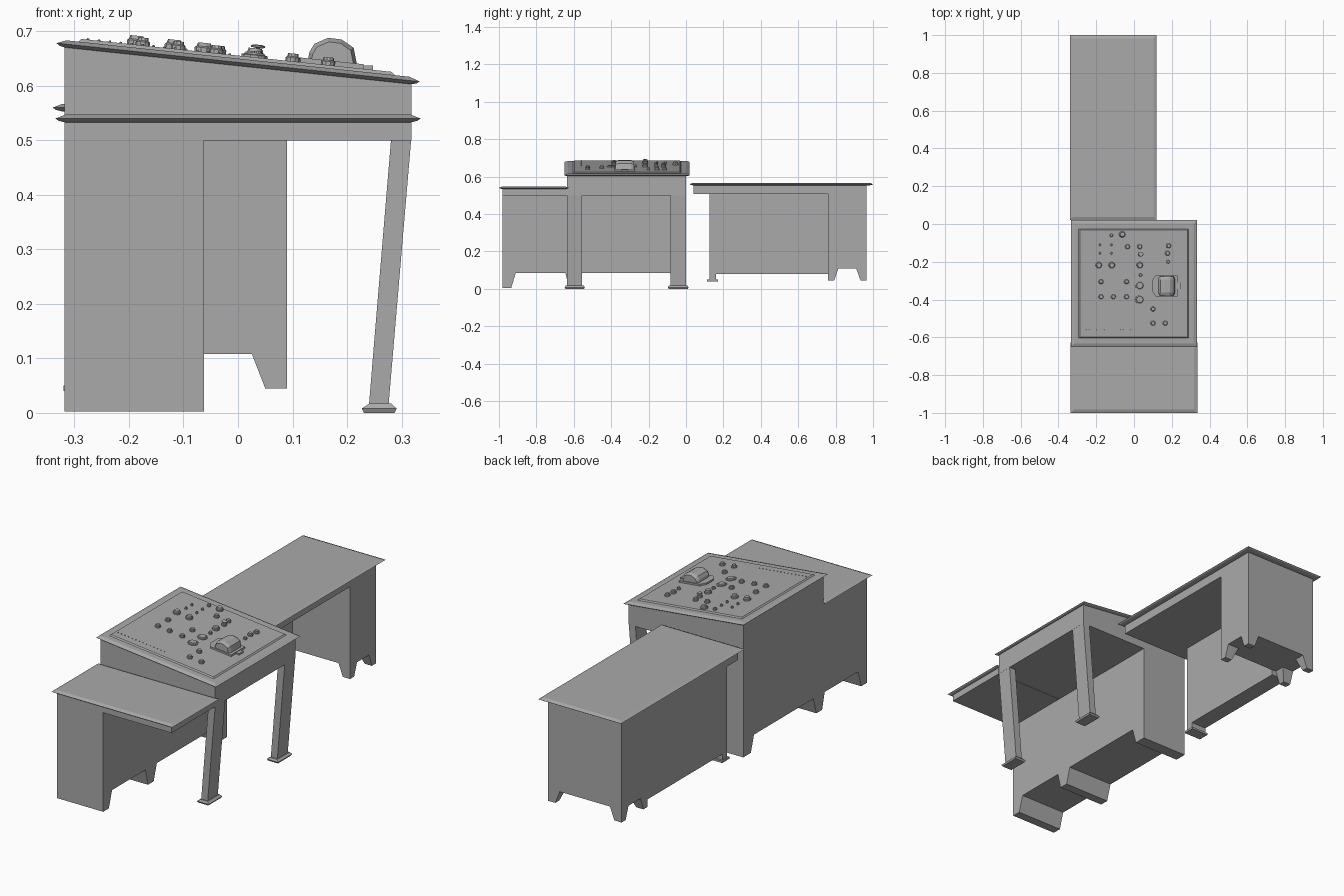
import bpy, bmesh, math

cube = bpy.data.objects.get("Cube")
if cube:
    bpy.data.objects.remove(cube)

grey = bpy.data.materials.new("plain_grey")
grey.use_nodes = True
COLOUR = (0.4, 0.4, 0.4, 1)
grey.diffuse_color = COLOUR
grey.node_tree.nodes["Principled BSDF"].inputs["Base Color"].default_value = COLOUR

SLOPE = -0.106


def panel_z(x):
    return 0.65 + SLOPE * x


def finish(name, bm):
    bmesh.ops.recalc_face_normals(bm, faces=bm.faces)
    mesh = bpy.data.meshes.new(name)
    bm.to_mesh(mesh)
    bm.free()
    mesh.materials.append(grey)
    ob = bpy.data.objects.new(name, mesh)
    bpy.context.collection.objects.link(ob)
    return ob


def loft(name, rings):
    """Skin a stack of equal-length closed rings and cap both ends."""
    bm = bmesh.new()
    loops = [[bm.verts.new(p) for p in ring] for ring in rings]
    n = len(loops[0])
    for a, b in zip(loops, loops[1:]):
        for i in range(n):
            j = (i + 1) % n
            bm.faces.new((a[i], a[j], b[j], b[i]))
    bm.faces.new(loops[0][::-1])
    bm.faces.new(loops[-1])
    return finish(name, bm)


def rect(x0, x1, y0, y1, z, inset=0, slope=0):
    x0, x1, y0, y1 = x0 + inset, x1 - inset, y0 + inset, y1 - inset
    return [(x, y, z + slope * x) for x, y in ((x0, y0), (x1, y0), (x1, y1), (x0, y1))]


def box(name, x0, x1, y0, y1, z0, z1, slope=0):
    return loft(name, [rect(x0, x1, y0, y1, z0), rect(x0, x1, y0, y1, z1, 0, slope)])


def table_top(name, x0, x1, y0, y1, z, half, slope=0):
    """Thin slab with a pointed edge."""
    return loft(name, [rect(x0, x1, y0, y1, z - half, 0.018, slope),
                       rect(x0, x1, y0, y1, z - half * 0.6, 0.006, slope),
                       rect(x0, x1, y0, y1, z, 0, slope),
                       rect(x0, x1, y0, y1, z + half, 0.018, slope)])


def extrude_x(name, profile, x0, x1):
    return loft(name, [[(x, y, z) for y, z in profile] for x in (x0, x1)])


def turned(name, x, y, profile, sides=10):
    """Lathe a (radius, height) profile standing on the sloping panel."""
    rings = []
    for r, h in profile:
        ring = []
        for i in range(sides):
            a = 2 * math.pi * i / sides
            px = x + r * math.cos(a)
            ring.append((px + 0.1 * h, y + r * math.sin(a), panel_z(px) + 0.006 + h))
        rings.append(ring)
    return loft(name, rings)


# Front side table
table_top("front_table_top", -0.335, 0.335, -1, -0.628, 0.54, 0.007)
box("front_table_apron", -0.318, 0.318, -0.98, -0.637, 0.5, 0.536)

# Long pedestal under the front table and console, with three bar feet
extrude_x("long_pedestal", [
    (-0.98, 0.003), (-0.935, 0.003), (-0.91, 0.085), (-0.645, 0.085),
    (-0.625, 0.003), (-0.58, 0.003), (-0.555, 0.085), (-0.085, 0.085),
    (-0.06, 0.003), (0, 0.003), (0, 0.502), (-0.98, 0.502)], -0.318, -0.062)

# Console housing and sloping control panel
box("console_housing", -0.318, 0.318, -0.635, 0, 0.5, 0.645, SLOPE)
table_top("console_top", -0.333, 0.333, -0.65, 0.02, 0.643, 0.007, SLOPE)
loft("control_plate", [rect(-0.295, 0.29, -0.605, -0.025, 0.648, 0, SLOPE),
                       rect(-0.295, 0.29, -0.605, -0.025, 0.6555, 0.008, SLOPE)])

# Splayed console legs and flared foot plates
for side, y0, y1 in (("front", -0.635, -0.555), ("back", -0.083, 0)):
    loft(side + "_leg", [rect(0.24, 0.276, y0, y1, 0.012),
                         rect(0.281, 0.318, y0, y1, 0.505)])
    a, b = y0 - 0.014, y1 + 0.014
    loft(side + "_foot_plate", [rect(0.227, 0.291, a, b, 0, 0.004),
                                rect(0.227, 0.291, a, b, 0.008),
                                rect(0.235, 0.287, a, b, 0.017, 0.006)])

# Rear desk
table_top("rear_desk_top", -0.34, 0.12, 0.02, 1, 0.56, 0.007)
box("rear_desk_apron", -0.318, 0.09, 0.04, 0.965, 0.508, 0.556)
box("rear_cabinet", -0.318, 0.09, 0.76, 0.965, 0.108, 0.51)
for x, dx in ((-0.318, 1), (0.09, -1)):
    for y, dy in ((0.76, 1), (0.965, -1)):
        rings = []
        for w, d, z in ((0.04, 0.032, 0.045), (0.065, 0.055, 0.109)):
            xs, ys = sorted((x, x + dx * w)), sorted((y, y + dy * d))
            rings.append(rect(*xs, *ys, z))
        loft("rear_cabinet_foot", rings)
box("rear_side_panel", -0.315, -0.23, 0.125, 0.762, 0.08, 0.51)
box("rear_panel_leg", -0.315, -0.23, 0.125, 0.16, 0.05, 0.081)
box("rear_panel_foot", -0.32, -0.225, 0.113, 0.17, 0.04, 0.05)

# Control knobs, grouped by radius
KNOBS = {
    0.006: [(-0.18, -0.11), (-0.12, -0.11), (-0.18, -0.155), (-0.12, -0.155)],
    0.009: [(-0.12, -0.06), (0.18, -0.2), (0.035, -0.27)],
    0.013: [(-0.035, -0.12), (0.03, -0.12), (0.035, -0.16), (0.183, -0.115),
            (0.177, -0.155), (-0.175, -0.305), (-0.04, -0.305), (-0.175, -0.385),
            (-0.11, -0.385), (-0.04, -0.385), (0.1, -0.45), (0.1, -0.525), (0.165, -0.525)],
    0.017: [(-0.063, -0.055), (-0.187, -0.218), (-0.118, -0.218), (0.03, -0.218)],
    0.024: [(0.03, -0.325), (0.03, -0.4)],
}
for r, spots in KNOBS.items():
    h = min(0.016, 0.006 + r * 0.6)
    for x, y in spots:
        if r > 0.02:
            h = 0.008
        turned("knob", x, y, [(r, -0.003), (r, h * 0.45), (r * 0.8, h * 0.6), (r * 0.7, h)])

# Raised handwheel
turned("handwheel", 0.035, -0.16, [(0.004, 0), (0.004, 0.017), (0.013, 0.018),
                                   (0.013, 0.021), (0.007, 0.023)])

# Row of small buttons near the front edge
for i in range(14):
    turned("button", -0.275 + 0.02 * i, -0.56, [(0.003, -0.002), (0.002, 0.002)], 6)

# Domed lever housing on its base
base = [(0.095, -0.3), (0.115, -0.272), (0.23, -0.272), (0.23, -0.383), (0.115, -0.383), (0.095, -0.355)]
loft("lever_base", [[(x, y, panel_z(x) + h) for x, y in base] for h in (0.002, 0.014)])
dome = [(0.127, 0.64), (0.131, 0.662), (0.14, 0.677), (0.165, 0.688),
        (0.19, 0.685), (0.212, 0.67), (0.22, 0.63)]
rings = []
for y, s in ((-0.378, 0.86), (-0.362, 1), (-0.293, 1), (-0.277, 0.86)):
    rings.append([(0.174 + (x - 0.174) * s, y, 0.635 + (z - 0.635) * s) for x, z in dome])
loft("lever_dome", rings)
box("lever_slot_plate", 0.215, 0.248, -0.345, -0.31, 0.625, 0.637)
